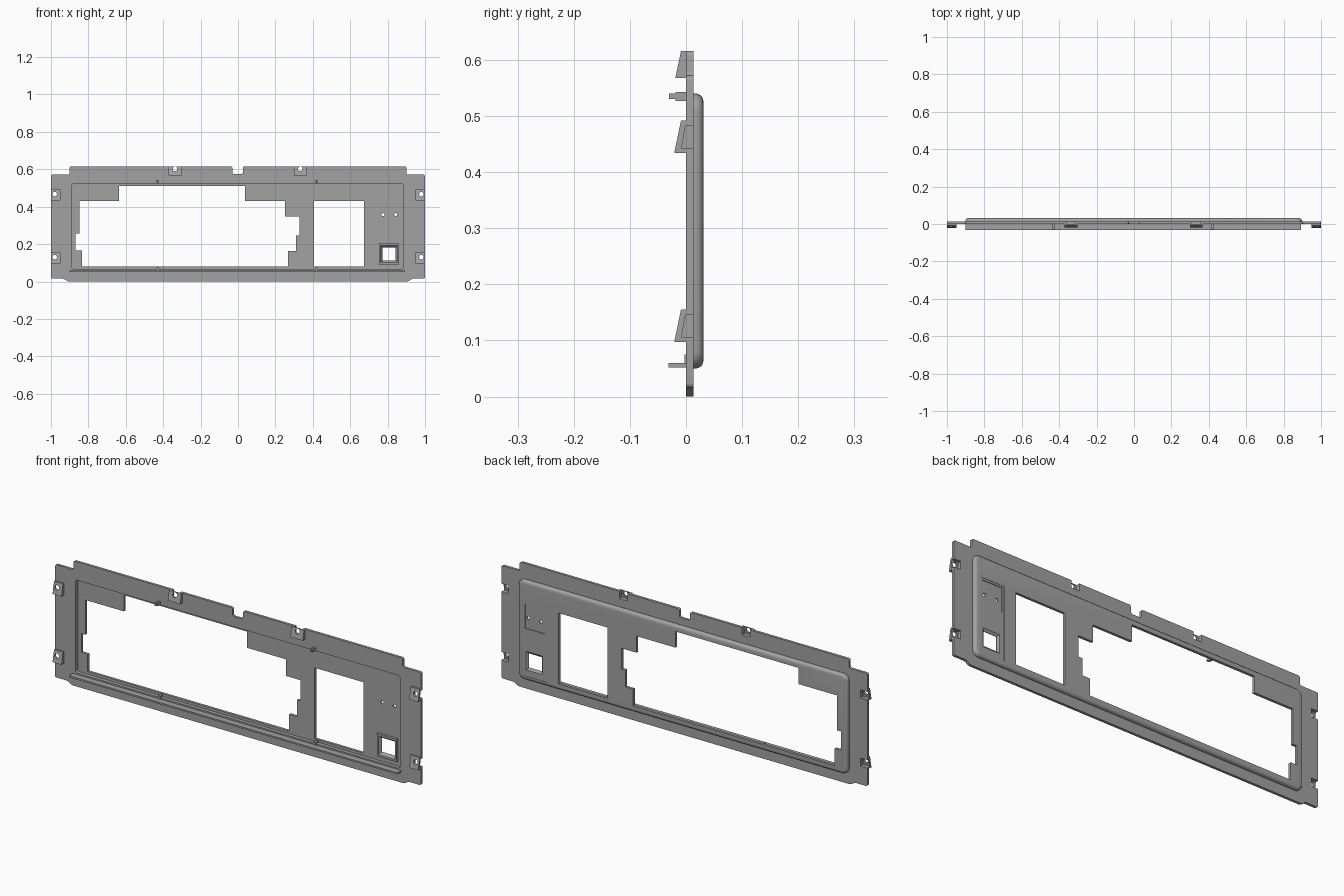
import bpy, bmesh, math
from mathutils import Matrix

cube = bpy.data.objects.get("Cube")
if cube:
    bpy.data.objects.remove(cube, do_unlink=True)

grey = bpy.data.materials.new("mid_grey")
grey.use_nodes = True
grey.diffuse_color = (0.36, 0.36, 0.36, 1)
grey.node_tree.nodes["Principled BSDF"].inputs["Base Color"].default_value = grey.diffuse_color


def finish(name, bm):
    bmesh.ops.recalc_face_normals(bm, faces=bm.faces)
    mesh = bpy.data.meshes.new(name)
    bm.to_mesh(mesh)
    bm.free()
    mesh.materials.append(grey)
    obj = bpy.data.objects.new(name, mesh)
    bpy.context.collection.objects.link(obj)
    return obj


def prism(name, points, y0, y1, corner=0, back=0):
    """Front outline of (x, z) points extruded along y, with rounded corners and back rim."""
    bm = bmesh.new()
    face = bm.faces.new([bm.verts.new((x, y0, z)) for x, z in points])
    ext = bmesh.ops.extrude_face_region(bm, geom=[face])
    for v in ext["geom"]:
        if isinstance(v, bmesh.types.BMVert):
            v.co.y = y1
    if corner:
        edges = [e for e in bm.edges if abs(e.verts[0].co.y - e.verts[1].co.y) > 1e-5]
        bmesh.ops.bevel(bm, geom=edges, offset=corner, segments=5, profile=0.5, affect='EDGES')
    if back:
        edges = [e for e in bm.edges if all(abs(v.co.y - y1) < 1e-5 for v in e.verts)]
        bmesh.ops.bevel(bm, geom=edges, offset=back, segments=5, profile=0.5, affect='EDGES')
    return finish(name, bm)


def rect(x0, x1, z0, z1):
    return [(x0, z0), (x1, z0), (x1, z1), (x0, z1)]


def wedge(name, x0, x1, y_low, y_high, y_back, z0, z1):
    """Block whose front leans from y_low at the bottom to y_high at the top."""
    bm = bmesh.new()
    bmesh.ops.create_cube(bm, size=1)
    for v in bm.verts:
        top = v.co.z > 0
        front = y_high if top else y_low
        v.co = (x1 if v.co.x > 0 else x0, y_back if v.co.y > 0 else front, z1 if top else z0)
    return finish(name, bm)


def funnel(name, x, z, half_front, half_back, y0, y1):
    """Square hole cutter that changes width from front to back."""
    bm = bmesh.new()
    bmesh.ops.create_cube(bm, size=2)
    for v in bm.verts:
        h = half_back if v.co.y > 0 else half_front
        v.co = (x + v.co.x * h, y1 if v.co.y > 0 else y0, z + v.co.z * h)
    return finish(name, bm)


def drill(x, z, radius):
    bm = bmesh.new()
    bmesh.ops.create_cone(bm, cap_ends=True, segments=20, radius1=radius, radius2=radius, depth=0.2,
                          matrix=Matrix.Translation((x, 0, z)) @ Matrix.Rotation(math.pi / 2, 4, 'X'))
    return finish("drill", bm)


def combine(targets, tool, operation='DIFFERENCE'):
    tool.hide_render = True
    for obj in targets:
        mod = obj.modifiers.new("cut", 'BOOLEAN')
        mod.operation, mod.solver, mod.object = operation, 'EXACT', tool
        bpy.context.view_layer.objects.active = obj
        bpy.ops.object.modifier_apply(modifier=mod.name)
    bpy.data.objects.remove(tool, do_unlink=True)


# Outer sheet with stepped top, centre notch and shallow bottom lip
outline = [(-0.91, 0), (0.91, 0), (0.93, 0.015), (1, 0.015), (1, 0.572), (0.9, 0.572),
           (0.9, 0.616), (0.027, 0.616), (0.027, 0.575), (-0.03, 0.575), (-0.03, 0.616),
           (-0.9, 0.616), (-0.9, 0.572), (-1, 0.572), (-1, 0.015), (-0.93, 0.015)]
frame = prism("frame", outline, 0, 0.013, corner=0.009)

# Embossed pan, hollow from the front
combine([frame], prism("pan", rect(-0.902, 0.898, 0.05, 0.54), 0.004, 0.031, 0.03, 0.014), 'UNION')
combine([frame], prism("recess", rect(-0.888, 0.885, 0.067, 0.525), -0.02, 0.018, 0.012))

# Stepped main window and plain second window
window = [(-0.636, 0.51), (0.037, 0.51), (0.037, 0.43), (0.25, 0.43), (0.25, 0.348), (0.33, 0.348),
          (0.33, 0.246), (0.31, 0.246), (0.31, 0.163), (0.267, 0.163), (0.267, 0.08), (-0.834, 0.08),
          (-0.834, 0.165), (-0.868, 0.165), (-0.868, 0.258), (-0.847, 0.258), (-0.847, 0.43),
          (-0.636, 0.43)]
combine([frame], prism("main_window", window, -0.1, 0.1))
combine([frame], prism("side_window", rect(0.406, 0.674, 0.08, 0.43), -0.1, 0.1))

# Shallow pockets on the back around the controls
combine([frame], prism("label_pocket", rect(0.737, 0.867, 0.07, 0.435), 0.0295, 0.1))
combine([frame], prism("upper_pocket", rect(0.75, 0.86, 0.305, 0.425), 0.026, 0.1))

# Square socket with a raised collar and flared hole
sx, sz = 0.808, 0.147
combine([frame], prism("collar", rect(sx - 0.054, sx + 0.054, sz - 0.056, sz + 0.056), 0.006, 0.022), 'UNION')
combine([frame], funnel("front_flare", sx, sz, 0.046, 0.035, 0.005, 0.02))
combine([frame], funnel("through_hole", sx, sz, 0.035, 0.035, -0.1, 0.1))
combine([frame], funnel("back_flare", sx, sz, 0.035, 0.049, 0.021, 0.032))
for x in (0.775, 0.843):
    combine([frame], drill(x, 0.358, 0.008))

parts = [frame]

# Side screw tabs, hollow and open at the outer edges
for side, label in ((1, "left"), (-1, "right")):
    for z, level in ((0.097, "lower"), (0.434, "upper")):
        xs = sorted((side * 0.95, side * 0.999))
        tab = wedge(f"{label}_{level}_tab", *xs, -0.021, -0.009, 0.006, z, z + 0.058)
        xs = sorted((side * 0.962, side * 1.05))
        combine([frame, tab], wedge("pocket", *xs, -0.008, -0.001, 0.05, z + 0.008, z + 0.048))
        combine([tab], drill(side * 0.98, z + 0.033, 0.012))
        parts.append(tab)

# Top screw tabs
for x, label in ((0.333, "left"), (-0.337, "right")):
    tab = wedge(f"{label}_top_tab", x - 0.034, x + 0.034, -0.019, -0.009, 0.006, 0.568, 0.6155)
    combine([frame, tab], wedge("pocket", x - 0.022, x + 0.022, -0.007, 0, 0.05, 0.58, 0.65))
    combine([tab], drill(x, 0.602, 0.012))
    parts.append(tab)

# Long bottom shelf, upper clips and lower ribs
parts.append(wedge("bottom_shelf", -0.902, 0.892, -0.031, -0.031, 0.004, 0.052, 0.06))
for x, label in ((0.42, "left"), (-0.43, "right")):
    parts.append(wedge(f"{label}_clip", x - 0.006, x + 0.006, -0.03, -0.03, -0.018, 0.53, 0.54))
    parts.append(wedge(f"{label}_clip_root", x - 0.006, x + 0.006, -0.019, -0.019, 0.006, 0.527, 0.543))
    parts.append(wedge(f"{label}_rib", x - 0.006, x + 0.006, -0.003, -0.003, 0.019, 0.058, 0.075))

# Smooth the rounded rims and holes, keep hard edges
bpy.ops.object.select_all(action='DESELECT')
for obj in parts:
    obj.select_set(True)
bpy.context.view_layer.objects.active = frame
bpy.ops.object.shade_smooth_by_angle(angle=math.radians(30))
